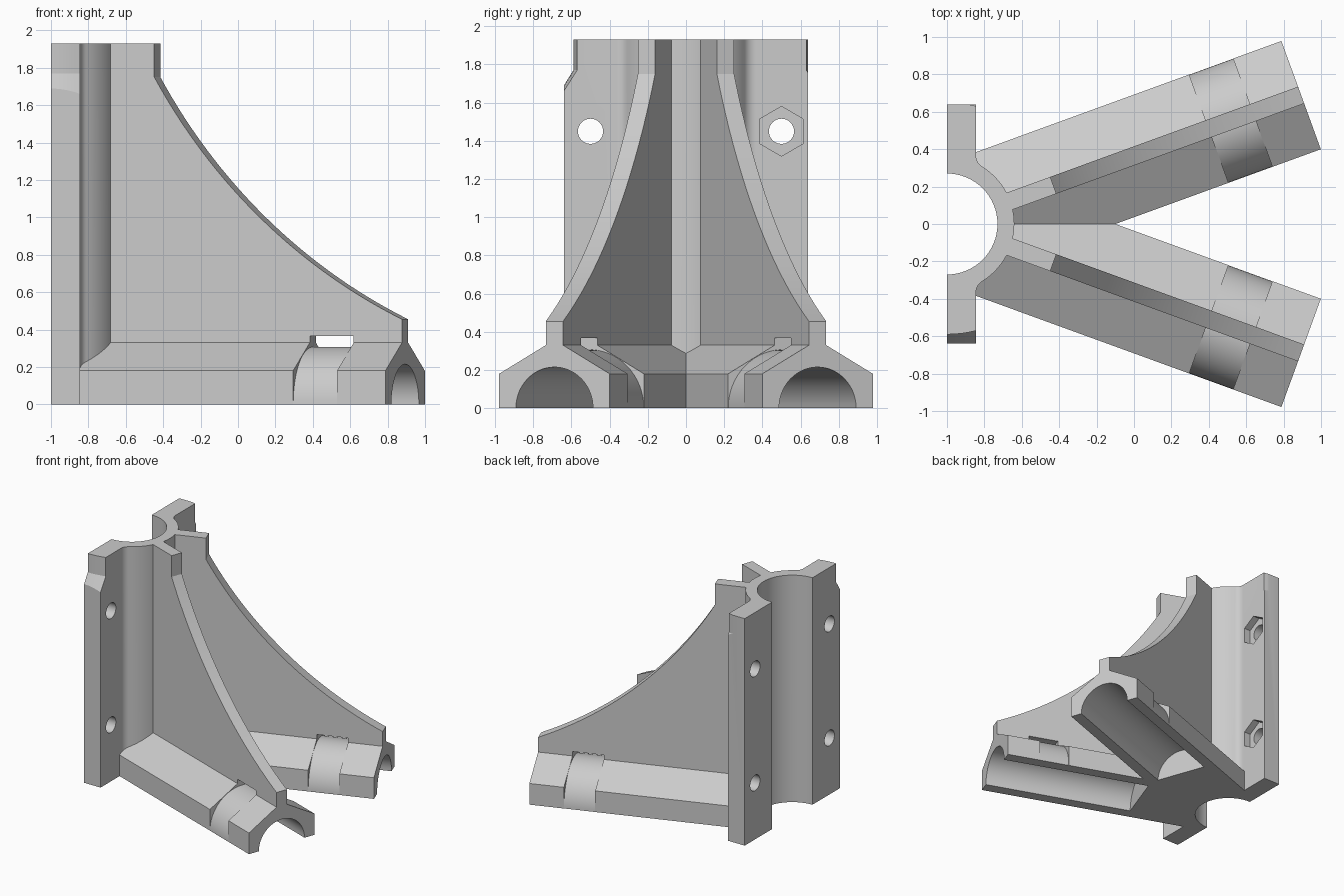
import bpy, bmesh
from math import sin, cos, pi, radians, sqrt, asin
from mathutils import Vector

if "Cube" in bpy.data.objects:
    bpy.data.objects.remove(bpy.data.objects["Cube"])

X, Y, Z = Vector((1, 0, 0)), Vector((0, 1, 0)), Vector((0, 0, 1))
HUB = Vector((-1, 0, 0))          # axis of the bore, where both arms start
HEIGHT, ARM_END, FIN_HALF = 1.93, 2.015, 0.048
FLANGE_X, BORE_R, TUBE_R = 0.155, 0.27, 0.36


def make_object(name, bm):
    bmesh.ops.recalc_face_normals(bm, faces=bm.faces)
    mesh = bpy.data.meshes.new(name)
    bm.to_mesh(mesh)
    bm.free()
    obj = bpy.data.objects.new(name, mesh)
    bpy.context.collection.objects.link(obj)
    return obj


def prism(name, points, start, end, u, v, w, origin=HUB):
    """Extrude a 2D outline lying on axes u, v along axis w."""
    bm = bmesh.new()
    verts = [bm.verts.new(origin + u * a + v * b + w * start) for a, b in points]
    face = bm.faces.new(verts)
    new = bmesh.ops.extrude_face_region(bm, geom=[face])["geom"]
    bmesh.ops.translate(bm, vec=w * (end - start),
                        verts=[e for e in new if isinstance(e, bmesh.types.BMVert)])
    return make_object(name, bm)


def lathe(name, profile, centre, steps=96):
    bm = bmesh.new()
    verts = [bm.verts.new(centre + X * r + Z * z) for r, z in profile]
    edges = [bm.edges.new(pair) for pair in zip(verts, verts[1:])]
    bmesh.ops.spin(bm, geom=verts + edges, cent=centre, axis=Z, angle=2 * pi, steps=steps)
    bmesh.ops.remove_doubles(bm, verts=bm.verts, dist=1e-5)
    return make_object(name, bm)


def arc(radius, a0, a1, steps, cx=0.0, cy=0.0):
    angles = [a0 + (a1 - a0) * i / steps for i in range(steps + 1)]
    return [(cx + radius * cos(a), cy + radius * sin(a)) for a in angles]


def combine(target, other, operation):
    """Apply a boolean and discard the second operand."""
    mod = target.modifiers.new("boolean", 'BOOLEAN')
    mod.operation, mod.solver, mod.object = operation, 'EXACT', other
    graph = bpy.context.evaluated_depsgraph_get()
    mesh = bpy.data.meshes.new_from_object(target.evaluated_get(graph))
    target.modifiers.clear()
    target.data = mesh
    bpy.data.objects.remove(other)


# Spine: two flanges blended into a half tube
fillet = 0.07
fx = FLANGE_X + fillet
fy = sqrt((TUBE_R + fillet) ** 2 - fx ** 2)
blend = asin(fy / (TUBE_R + fillet))
half = arc(TUBE_R, 0, blend, 16)
half += arc(fillet, pi + blend, pi, 8, fx, fy)[1:]
half += [(FLANGE_X, 0.64), (0, 0.64)]
outline = half + [(x, -y) for x, y in reversed(half[1:])]
bracket = prism("pipe_bracket", outline, 0, HEIGHT, X, Y, Z)

# Clamp seat turned around the top of the flanges
seat = lathe("clamp_seat", [(0, -0.1), (0.75, -0.1), (0.75, 1.56), (0.62, 1.77),
                            (0.62, 2.1), (0, 2.1)], HUB + Y * 0.03)
combine(bracket, seat, 'INTERSECT')

# Arms and fins
arm_outline = [(0.308, 0), (0.308, 0.18), (FIN_HALF, 0.33),
               (-FIN_HALF, 0.33), (-0.308, 0.18), (-0.308, 0)]

# Concave sweep of the fin edge, from the short upright tip to the arm's end
top, foot = Vector((0.605, 1.75)), Vector((ARM_END, 0.455))
chord = foot - top
normal = Vector((chord.y, -chord.x)).normalized()
sweep_r = 3.2
sweep = []
for i in range(33):
    s = (i / 32 - 0.5) * chord.length
    sag = sqrt(sweep_r ** 2 - s * s) - sqrt(sweep_r ** 2 - chord.length ** 2 / 4)
    p = top + chord * (i / 32) + normal * sag
    sweep.append((p.x, p.y))
fin_outline = [(0.3, 0.25), (0.3, HEIGHT), (top.x, HEIGHT)] + sweep + [(ARM_END, 0.25)]

frames = []
for side, sign in (("left", 1), ("right", -1)):
    a = sign * radians(20)
    along, across = Vector((cos(a), sin(a), 0)), Vector((-sin(a), cos(a), 0))
    frames.append((side, along, across))
    arm = prism(side + "_arm", arm_outline, 0.15, ARM_END, across, Z, along)
    trim = prism("trim", [(-1, -1), (FLANGE_X, -1), (FLANGE_X, 1), (-1, 1)], -1, 1, X, Y, Z)
    combine(arm, trim, 'DIFFERENCE')
    combine(bracket, arm, 'UNION')
    fin = prism(side + "_fin", fin_outline, -FIN_HALF, FIN_HALF, along, Z, across)
    combine(bracket, fin, 'UNION')

# Bore through the hub
bore = prism("bore", arc(BORE_R, 0, 2 * pi, 64)[:-1], -0.1, 2.1, X, Y, Z)
combine(bracket, bore, 'DIFFERENCE')

for side, along, across in frames:
    # Round channel under the arm
    channel = arc(0.215, 0, pi, 32) + [(-0.215, -0.1), (0.215, -0.1)]
    combine(bracket, prism("channel", channel, 0.77, 2.2, across, Z, along), 'DIFFERENCE')
    # Strap slot curving over the arm and through the fin
    strap = arc(0.37, 0, pi, 48) + arc(0.307, pi, 0, 48)
    combine(bracket, prism("strap_slot", strap, 1.49, 1.74, across, Z, along), 'DIFFERENCE')

# Bolt holes in both flanges, nut pockets on the left one
for z in (0.48, 1.45):
    for y in (-0.5, 0.5):
        hole = arc(0.066, 0, 2 * pi, 32, y, z)[:-1]
        combine(bracket, prism("bolt_hole", hole, -0.1, 0.2, Y, Z, X), 'DIFFERENCE')
    nut = arc(0.13, pi / 2, 2.5 * pi, 6, 0.5, z)[:-1]
    combine(bracket, prism("nut_pocket", nut, 0.095, 0.2, Y, Z, X), 'DIFFERENCE')

# Single grey finish
grey = bpy.data.materials.new("light_grey")
grey.use_nodes = True
colour = (0.6, 0.6, 0.6, 1)
grey.diffuse_color = colour
grey.node_tree.nodes["Principled BSDF"].inputs["Base Color"].default_value = colour
bracket.data.materials.clear()
bracket.data.materials.append(grey)

bpy.ops.object.select_all(action='DESELECT')
bracket.select_set(True)
bpy.context.view_layer.objects.active = bracket
bpy.ops.object.shade_smooth_by_angle(angle=radians(20))
